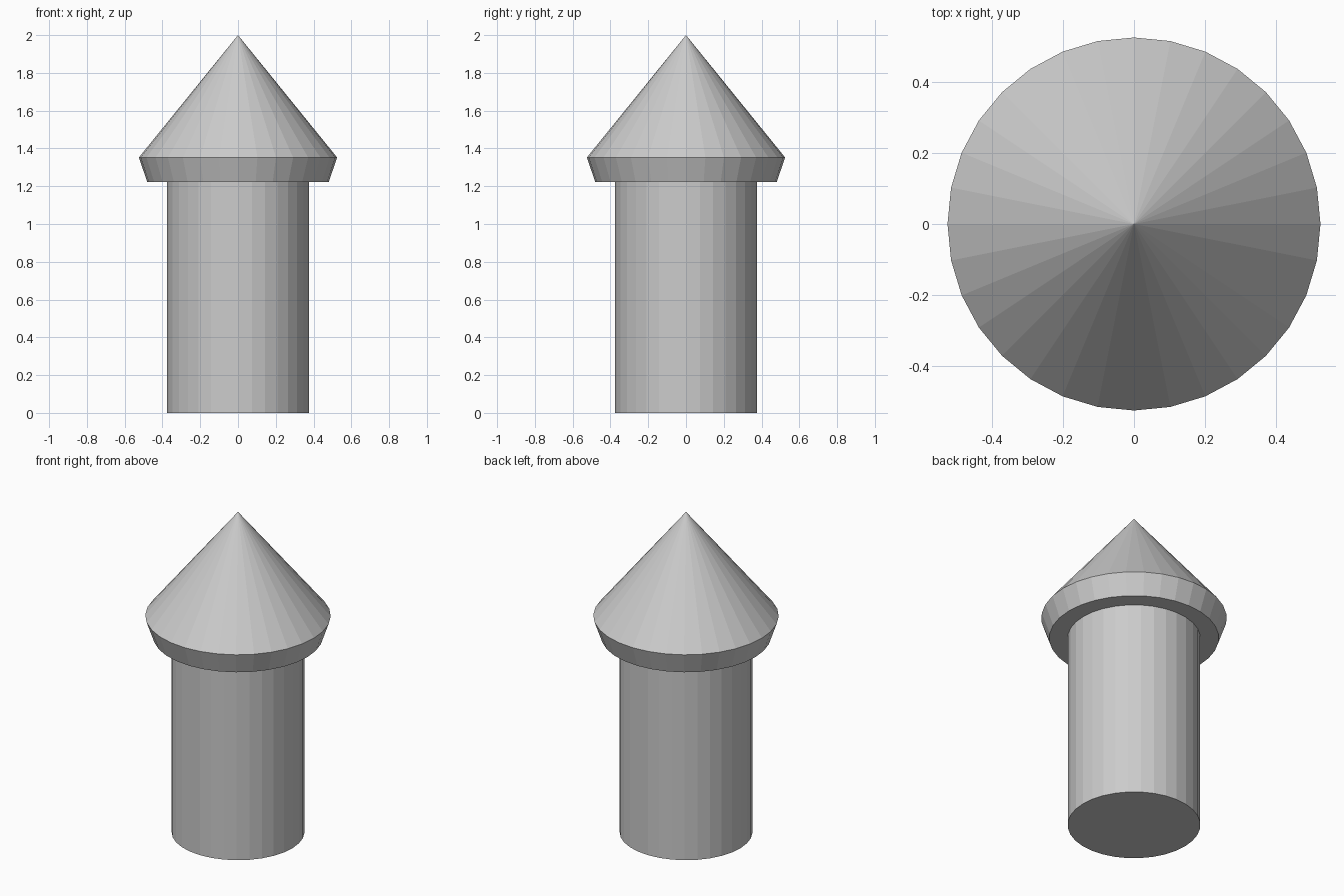
import bpy

if "Cube" in bpy.data.objects:
    bpy.data.objects.remove(bpy.data.objects["Cube"])

SIDES = 32


def frustum(name, r_bottom, r_top, z_bottom, z_top, cap="NGON"):
    """Add a flat-shaded cylinder, frustum or cone between two heights."""
    bpy.ops.mesh.primitive_cone_add(
        vertices=SIDES, radius1=r_bottom, radius2=r_top,
        depth=z_top - z_bottom, end_fill_type=cap,
        location=(0, 0, (z_bottom + z_top) / 2))
    obj = bpy.context.object
    obj.name = name
    return obj


# Round post standing on the ground
frustum("post", 0.376, 0.376, 0.0, 1.222)

# Flared collar overhanging the post
frustum("collar", 0.48, 0.525, 1.222, 1.352)

# Pointed tip, sharing the collar's rim
frustum("pointed_tip", 0.525, 0.0, 1.352, 2.0, cap="NOTHING")
